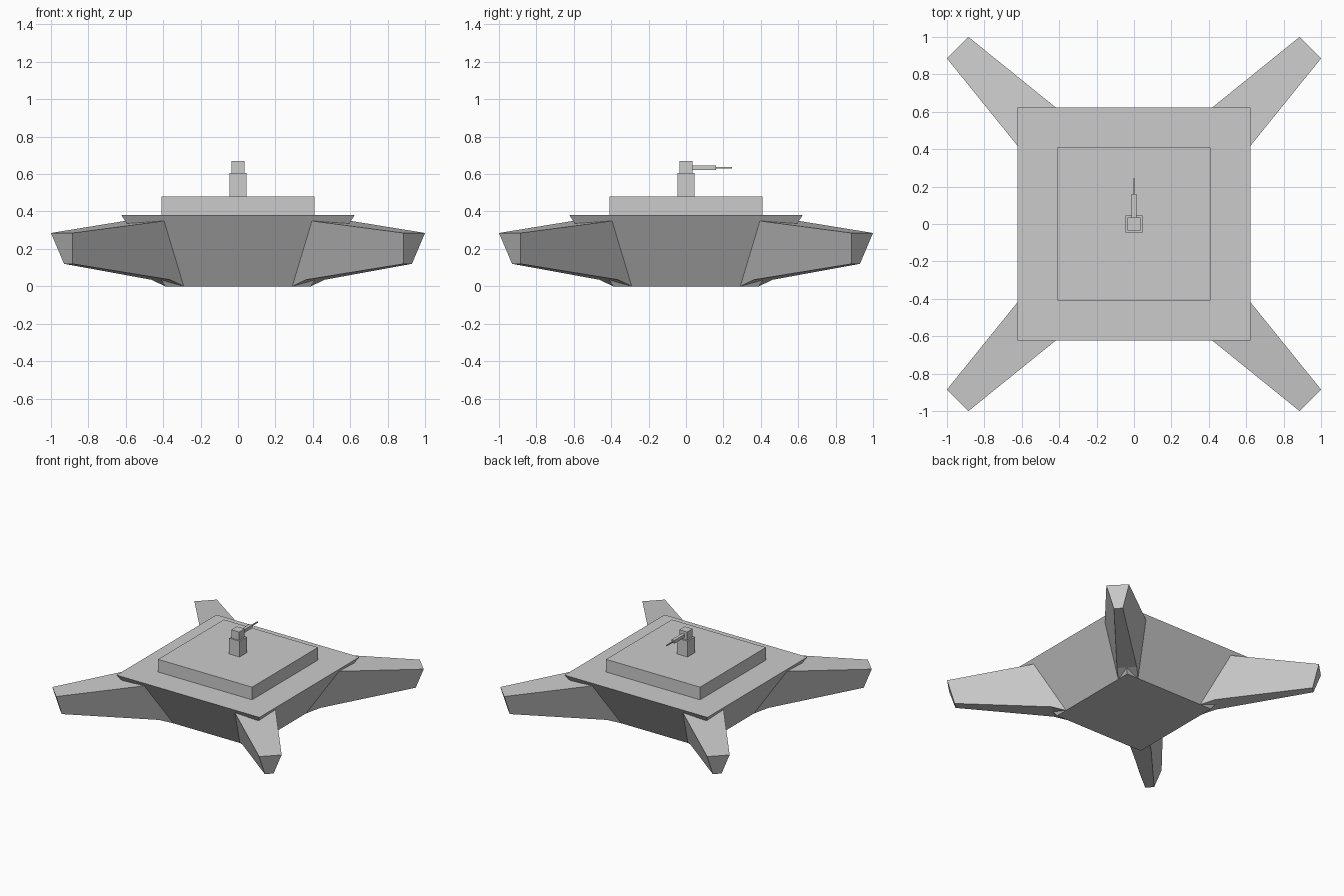
import bpy
import bmesh

cube = bpy.data.objects.get("Cube")
if cube:
    bpy.data.objects.remove(cube)

# Single grey paint
grey = bpy.data.materials.new("light_grey")
grey.use_nodes = True
grey.diffuse_color = (0.6, 0.6, 0.6, 1)
grey.node_tree.nodes["Principled BSDF"].inputs["Base Color"].default_value = (0.6, 0.6, 0.6, 1)


def finish(name, bm):
    bmesh.ops.recalc_face_normals(bm, faces=bm.faces)
    mesh = bpy.data.meshes.new(name)
    bm.to_mesh(mesh)
    bm.free()
    mesh.materials.append(grey)
    obj = bpy.data.objects.new(name, mesh)
    bpy.context.collection.objects.link(obj)
    return obj


def block(name, half_low, half_high, z0, z1):
    """Square block centred on the z axis, optionally flared."""
    bm = bmesh.new()
    bmesh.ops.create_cube(bm, size=2)
    for v in bm.verts:
        top = v.co.z > 0
        half = half_high if top else half_low
        v.co = (v.co.x * half, v.co.y * half, z1 if top else z0)
    return finish(name, bm)


def barrel(name, half, y0, y1, z):
    bm = bmesh.new()
    bmesh.ops.create_cube(bm, size=2)
    for v in bm.verts:
        v.co = (v.co.x * half, y1 if v.co.y > 0 else y0, z + v.co.z * half)
    return finish(name, bm)


def arm(name, sx, sy):
    """Tapered corner arm, symmetric about its diagonal."""
    outline = [(0.39, 0.60, 0.35), (0.885, 1.0, 0.285), (0.885, 0.93, 0.12),
               (0.363, 0.463, 0.035), (0.29, 0.39, 0.0)]
    bm = bmesh.new()
    side_a = [bm.verts.new((sx * x, sy * y, z)) for x, y, z in outline]
    side_b = [bm.verts.new((sx * y, sy * x, z)) for x, y, z in outline]
    bm.faces.new(side_a)
    bm.faces.new(side_b)
    for i in range(len(outline)):
        bm.faces.new((side_a[i - 1], side_a[i], side_b[i], side_b[i - 1]))
    return finish(name, bm)


# Hull and raised deck
block("hull", 0.39, 0.623, 0.0, 0.38)
block("deck", 0.41, 0.41, 0.38, 0.48)

# Four corner arms
for sx, side in ((1, "left"), (-1, "right")):
    for sy, end in ((-1, "front"), (1, "back")):
        arm(f"{end}_{side}_arm", sx, sy)

# Turret with a stepped barrel pointing backwards
block("turret_post", 0.045, 0.045, 0.48, 0.605)
block("turret_head", 0.034, 0.034, 0.605, 0.67)
barrel("barrel_sleeve", 0.0125, 0.034, 0.16, 0.634)
barrel("barrel_tip", 0.004, 0.16, 0.245, 0.634)
